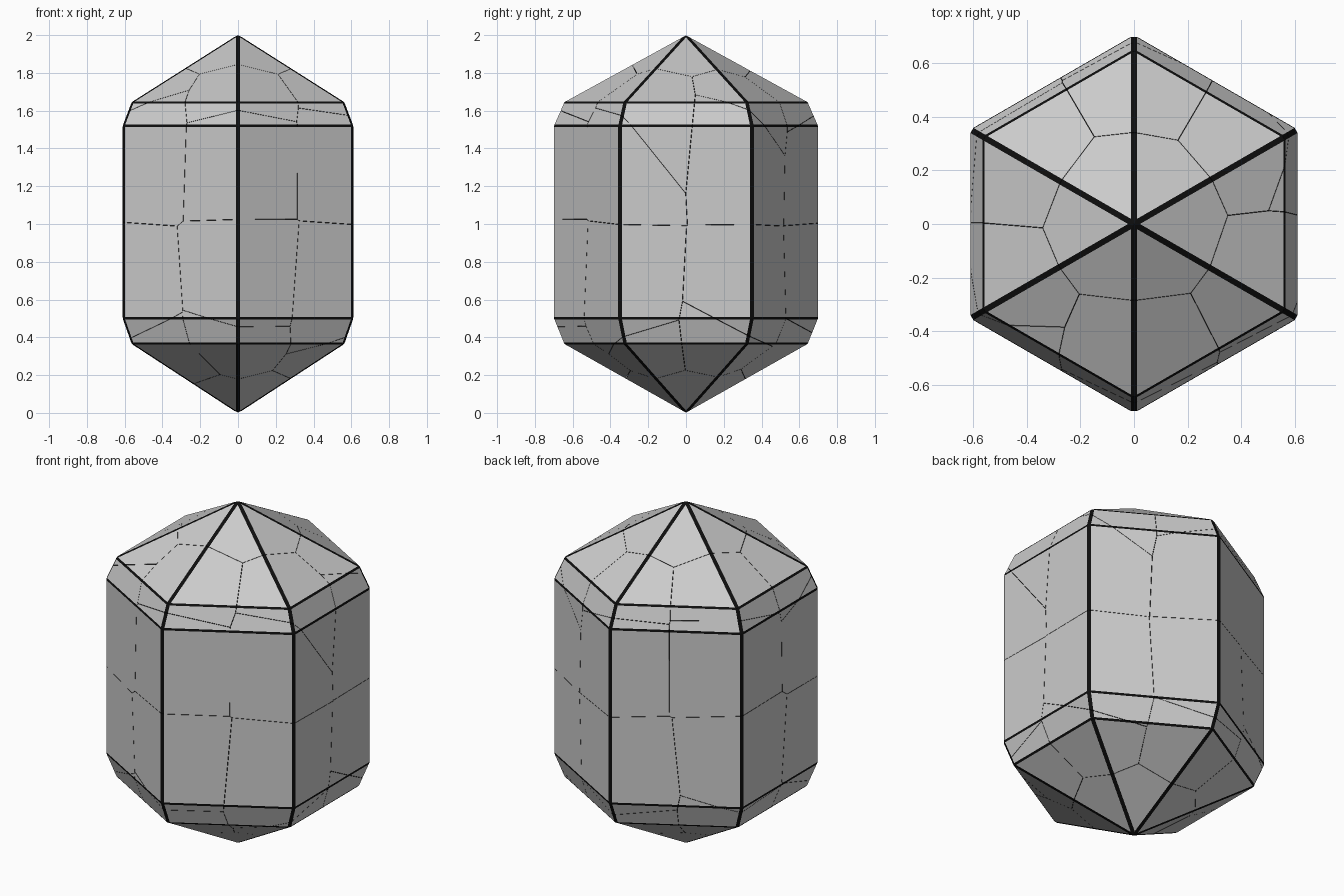
import bpy, bmesh, math, random
from mathutils import Vector

if "Cube" in bpy.data.objects:
    bpy.data.objects.remove(bpy.data.objects["Cube"])

random.seed(4)
GAP = 0.0008

black = bpy.data.materials.new("dark_edge")
black.diffuse_color = (0.004, 0.004, 0.004, 1)
black.use_nodes = True
black.node_tree.nodes["Principled BSDF"].inputs["Base Color"].default_value = black.diffuse_color
grey = bpy.data.materials.new("stone_grey")
grey.diffuse_color = (0.8, 0.8, 0.8, 1)
grey.use_nodes = True
grey.node_tree.nodes["Principled BSDF"].inputs["Base Color"].default_value = grey.diffuse_color


def slice_off(bm, co, no, mat):
    """Remove everything beyond a plane and cap the cut with one face."""
    res = bmesh.ops.bisect_plane(bm, geom=bm.verts[:] + bm.edges[:] + bm.faces[:],
                                 dist=1e-6, plane_co=co, plane_no=no, clear_outer=True)
    edges = [e for e in res["geom_cut"]
             if isinstance(e, bmesh.types.BMEdge) and len(e.link_faces) == 1]
    if len(edges) > 2:
        bmesh.ops.edgeloop_fill(bm, edges=edges, mat_nr=mat)


# Six-sided crystal: two points joined by four hexagonal rings
bm = bmesh.new()
bottom, top = bm.verts.new((0, 0, -0.002)), bm.verts.new((0, 0, 2.002))
rings = []
for r, z in ((0.65, 0.365), (0.705, 0.5), (0.705, 1.52), (0.65, 1.645)):
    rings.append([bm.verts.new((r * math.cos(a), r * math.sin(a), z))
                  for a in (math.radians(30 + 60 * i) for i in range(6))])
for i in range(6):
    j = (i + 1) % 6
    bm.faces.new((bottom, rings[0][j], rings[0][i]))
    bm.faces.new((top, rings[3][i], rings[3][j]))
    for lo, hi in zip(rings, rings[1:]):
        bm.faces.new((lo[i], lo[j], hi[j], hi[i]))
bmesh.ops.recalc_face_normals(bm, faces=bm.faces[:])
bm.normal_update()
seeds = [v.co + Vector([random.gauss(0, 0.035) for _ in range(3)]) for v in bm.verts]

# Flat black chamfers, narrower on the level edges
chamfers = []
for e in bm.edges:
    n0, n1 = (f.normal for f in e.link_faces)
    a, b = (v.co for v in e.verts)
    half = 0.0065 if abs(a.z - b.z) < 1e-4 else 0.011
    n = (n0 + n1).normalized()
    chamfers.append(((a + b) / 2 - n * half * math.tan(n0.angle(n1) / 2), n))
for co, n in chamfers:
    slice_off(bm, co, n, 1)

# Break the crystal into shards, one around each corner, with hairline cracks
for k, s in enumerate(seeds):
    shard = bm.copy()
    for t in seeds:
        if t is not s:
            n = (t - s).normalized()
            slice_off(shard, (s + t) / 2 - n * GAP, n, 1)
    if shard.faces:
        bmesh.ops.recalc_face_normals(shard, faces=shard.faces[:])
        mesh = bpy.data.meshes.new("crystal_shard")
        shard.to_mesh(mesh)
        mesh.materials.append(grey)
        mesh.materials.append(black)
        obj = bpy.data.objects.new(f"crystal_shard_{k + 1}", mesh)
        bpy.context.collection.objects.link(obj)
    shard.free()
bm.free()
